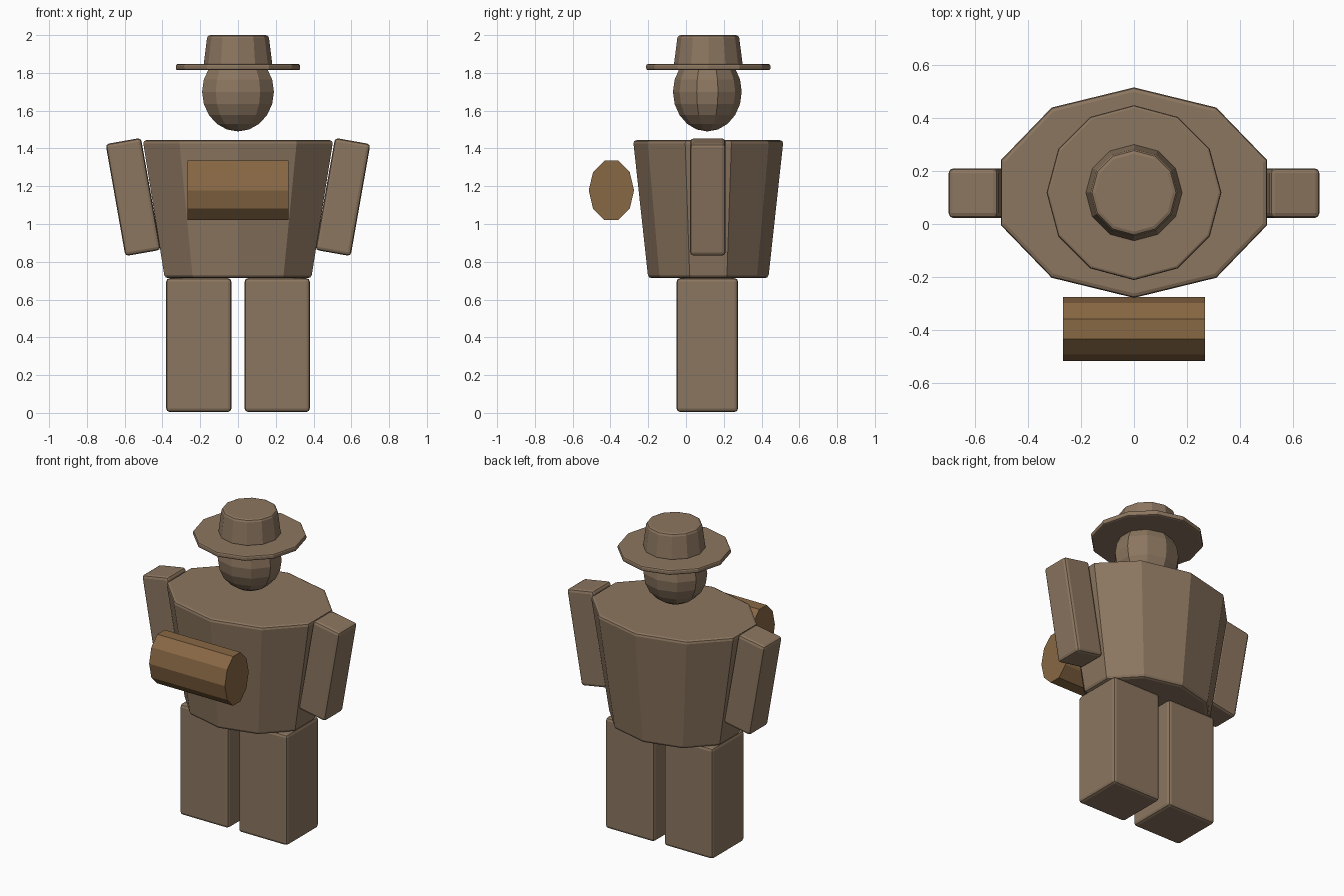
import bpy, bmesh, math
from mathutils import Matrix

if "Cube" in bpy.data.objects:
    bpy.data.objects.remove(bpy.data.objects["Cube"])


def material(name, rgb):
    m = bpy.data.materials.new(name)
    m.diffuse_color = (*rgb, 1)
    m.use_nodes = True
    m.node_tree.nodes["Principled BSDF"].inputs["Base Color"].default_value = m.diffuse_color
    return m


BROWN = material("dusty brown", (0.262, 0.181, 0.116))
WOOD = material("warm wood", (0.246, 0.138, 0.057))
CY = 0.118  # depth centre of the figure


def finish(bm, name, mat, bevel=0, rot_y=0, loc=(0, 0, 0)):
    bmesh.ops.recalc_face_normals(bm, faces=bm.faces)
    mesh = bpy.data.meshes.new(name)
    bm.to_mesh(mesh)
    bm.free()
    mesh.materials.append(mat)
    ob = bpy.data.objects.new(name, mesh)
    bpy.context.collection.objects.link(ob)
    ob.location = loc
    ob.rotation_euler.y = rot_y
    if bevel:
        b = ob.modifiers.new("soft edges", 'BEVEL')
        b.width = bevel
        b.segments = 2
        b.limit_method = 'ANGLE'
        b.angle_limit = math.radians(50)
    return ob


def box(name, size, loc, rot_y=0):
    bm = bmesh.new()
    bmesh.ops.create_cube(bm, size=1, matrix=Matrix.Diagonal((*size, 1)))
    return finish(bm, name, BROWN, 0.018, rot_y, loc)


def loft(name, sides, rings, mat, bevel=0, start=90, loc=(0, CY, 0), rot_y=0):
    """Stack of elliptical polygon rings (rx, ry, z) with capped ends."""
    bm = bmesh.new()
    loops = []
    for rx, ry, z in rings:
        angs = [math.radians(start) + math.tau * i / sides for i in range(sides)]
        loops.append([bm.verts.new((rx * math.cos(a), ry * math.sin(a), z)) for a in angs])
    for lo, hi in zip(loops, loops[1:]):
        for i in range(sides):
            j = (i + 1) % sides
            bm.faces.new((lo[i], lo[j], hi[j], hi[i]))
    bm.faces.new(loops[0][::-1])
    bm.faces.new(loops[-1])
    bmesh.ops.remove_doubles(bm, verts=bm.verts, dist=0.0001)
    return finish(bm, name, mat, bevel, rot_y, loc)


# Legs and arms, mirrored left and right
for side, s in (("left", 1), ("right", -1)):
    box(side + "_leg", (0.345, 0.325, 0.708), (s * 0.2075, 0.113, 0.359))
    box(side + "_arm", (0.19, 0.187, 0.602), (s * 0.555, 0.116, 1.143),
        s * math.radians(10))

# Tapered oval torso
loft("torso", 10, [(0.408, 0.318, 0.713), (0.53, 0.398, 1.444)], BROWN, 0.018)

# Faceted head
N = 10
head = [(0.2 * math.sin(math.pi * i / N), 0.182 * math.sin(math.pi * i / N),
         1.70 - 0.21 * math.cos(math.pi * i / N)) for i in range(1, N)]
head = [(0.0005, 0.0005, 1.49)] + head + [(0.0005, 0.0005, 1.91)]
loft("head", 10, head, BROWN, loc=(0, 0.113, 0))

# Hat
loft("hat_brim", 12, [(0.329, 0.329, 1.814), (0.329, 0.329, 1.847)], BROWN, 0.01)
loft("hat_crown", 12, [(0.183, 0.183, 1.835), (0.162, 0.162, 2.0)], BROWN, 0.015)

# Log held before the chest, lying along x
loft("log", 10, [(0.165, 0.12, -0.268), (0.165, 0.12, 0.268)], WOOD,
     loc=(0, -0.395, 1.178), rot_y=math.pi / 2)
